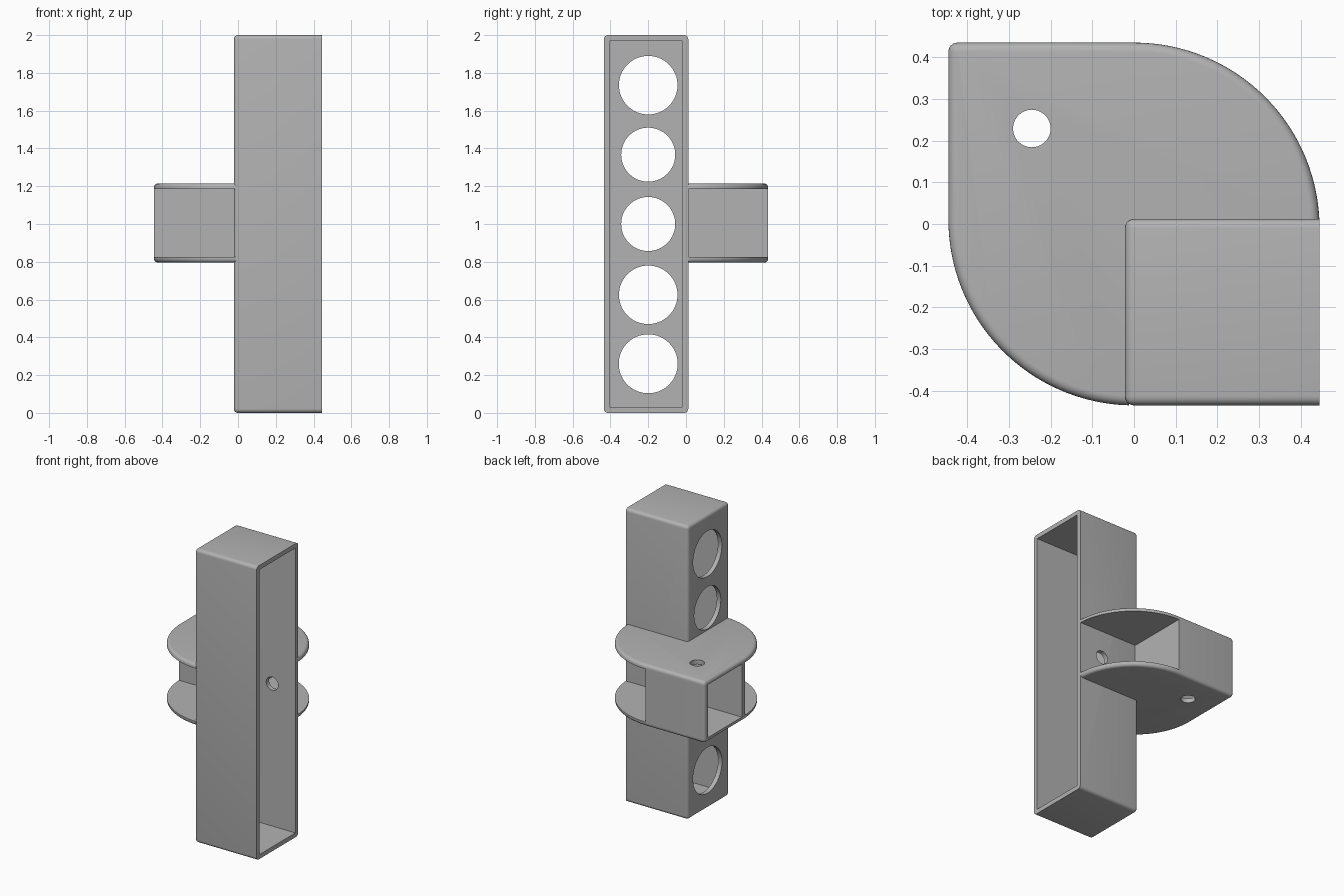
import bpy, bmesh
from math import sin, cos, pi, radians
from mathutils import Matrix, Vector

cube = bpy.data.objects.get("Cube")
if cube:
    bpy.data.objects.remove(cube, do_unlink=True)

grey = bpy.data.materials.new("plain grey")
grey.use_nodes = True
grey.diffuse_color = (0.45, 0.45, 0.45, 1)
grey.node_tree.nodes["Principled BSDF"].inputs["Base Color"].default_value = grey.diffuse_color

WALL, ROUND = 0.03, 0.022
R = 0.445                                # plate radius
X0, X1, Y0, Y1 = -0.022, R, -0.435, 0.012   # channel footprint
LOW, HIGH = 0.795, 1.215                 # outer faces of the plates


def make(name, bm):
    bmesh.ops.recalc_face_normals(bm, faces=bm.faces[:])
    mesh = bpy.data.meshes.new(name)
    bm.to_mesh(mesh)
    bm.free()
    mesh.materials.append(grey)
    ob = bpy.data.objects.new(name, mesh)
    bpy.context.collection.objects.link(ob)
    return ob


def box(bm, lo, hi):
    lo, hi = Vector(lo), Vector(hi)
    m = Matrix.Translation((lo + hi) / 2) @ Matrix.Diagonal((*(hi - lo), 1))
    bmesh.ops.create_cube(bm, size=1, matrix=m)


def prism(bm, pts, z0, z1):
    face = bm.faces.new([bm.verts.new((x, y, z0)) for x, y in pts])
    out = bmesh.ops.extrude_face_region(bm, geom=[face])
    verts = [g for g in out["geom"] if isinstance(g, bmesh.types.BMVert)]
    bmesh.ops.translate(bm, verts=verts, vec=(0, 0, z1 - z0))


def arc(cx, cy, r, a0, a1, n):
    steps = [radians(a0 + (a1 - a0) * i / n) for i in range(n + 1)]
    return [(cx + r * cos(a), cy + r * sin(a)) for a in steps]


def cylinder(bm, center, r, depth, axis):
    turn = {"X": Matrix.Rotation(pi / 2, 4, "Y"),
            "Y": Matrix.Rotation(pi / 2, 4, "X"), "Z": Matrix()}[axis]
    bmesh.ops.create_cone(bm, cap_ends=True, segments=64, radius1=r, radius2=r,
                          depth=depth, matrix=Matrix.Translation(center) @ turn)


def cut(ob, bm):
    cutter = make("cutter", bm)
    cutter.hide_render = True
    mod = ob.modifiers.new("cut", "BOOLEAN")
    mod.operation, mod.solver, mod.object = "DIFFERENCE", "EXACT", cutter
    bpy.context.view_layer.objects.active = ob
    bpy.ops.object.modifier_apply(modifier=mod.name)
    bpy.data.objects.remove(cutter, do_unlink=True)


def finish(ob):
    bpy.ops.object.select_all(action="DESELECT")
    ob.select_set(True)
    bpy.context.view_layer.objects.active = ob
    bpy.ops.object.shade_smooth_by_angle(angle=radians(35))


# Tall channel: rounded block, hollowed from its open +x end
bm = bmesh.new()
box(bm, (X0, Y0, 0), (X1, Y1, 2))
edges = [e for e in bm.edges if not all(v.co.x > X1 - 0.001 for v in e.verts)]
bmesh.ops.bevel(bm, geom=edges, offset=ROUND, segments=5, profile=0.5, affect="EDGES")
channel = make("channel", bm)

bm = bmesh.new()
box(bm, (X0 + WALL, Y0 + WALL, WALL), (X1 + 0.1, Y1 - WALL, 2 - WALL))
cut(channel, bm)

# Round holes through the closed side, and a bolt hole in the back wall
for z, r in ((0.26, 0.156), (0.625, 0.155), (1.0, 0.143), (1.367, 0.143), (1.735, 0.155)):
    bm = bmesh.new()
    cylinder(bm, (X0, -0.2, z), r, 0.2, "X")
    cut(channel, bm)
bm = bmesh.new()
cylinder(bm, (0.27, Y1, 1.0), 0.045, 0.2, "Y")
cut(channel, bm)
finish(channel)

# Two plates wrapped round the channel, rounded on their outer rim
corner = arc(-R + ROUND, 0.435 - ROUND, ROUND, 90, 180, 6)
outline = (arc(0, -0.01, R, 0, 90, 32) + corner
           + arc(0, 0.01, R, 180, 268.5, 32) + [(-0.0117, -0.01)])
for name, z0, outer in (("lower_plate", LOW, LOW), ("upper_plate", HIGH - WALL, HIGH)):
    bm = bmesh.new()
    prism(bm, outline, z0, z0 + WALL)
    rim = [e for e in bm.edges
           if all(abs(v.co.z - outer) < 0.001 for v in e.verts)
           and not any((v.co.xy - Vector(outline[-1])).length < 0.001 for v in e.verts)]
    bmesh.ops.bevel(bm, geom=rim, offset=ROUND, segments=5, profile=0.5, affect="EDGES")
    plate = make(name, bm)
    bm = bmesh.new()
    cylinder(bm, (-0.245, 0.229, outer), 0.045, 0.2, "Z")
    cut(plate, bm)
    finish(plate)

# Square housing between the plates, open on its -x end
bm = bmesh.new()
prism(bm, [(0, 0), (0, 0.435)] + corner + [(-R, 0)], LOW + WALL - 0.004, HIGH - WALL + 0.004)
housing = make("housing", bm)
bm = bmesh.new()
box(bm, (-0.6, 0.035, LOW), (-0.035, 0.4, HIGH))
cut(housing, bm)
finish(housing)
